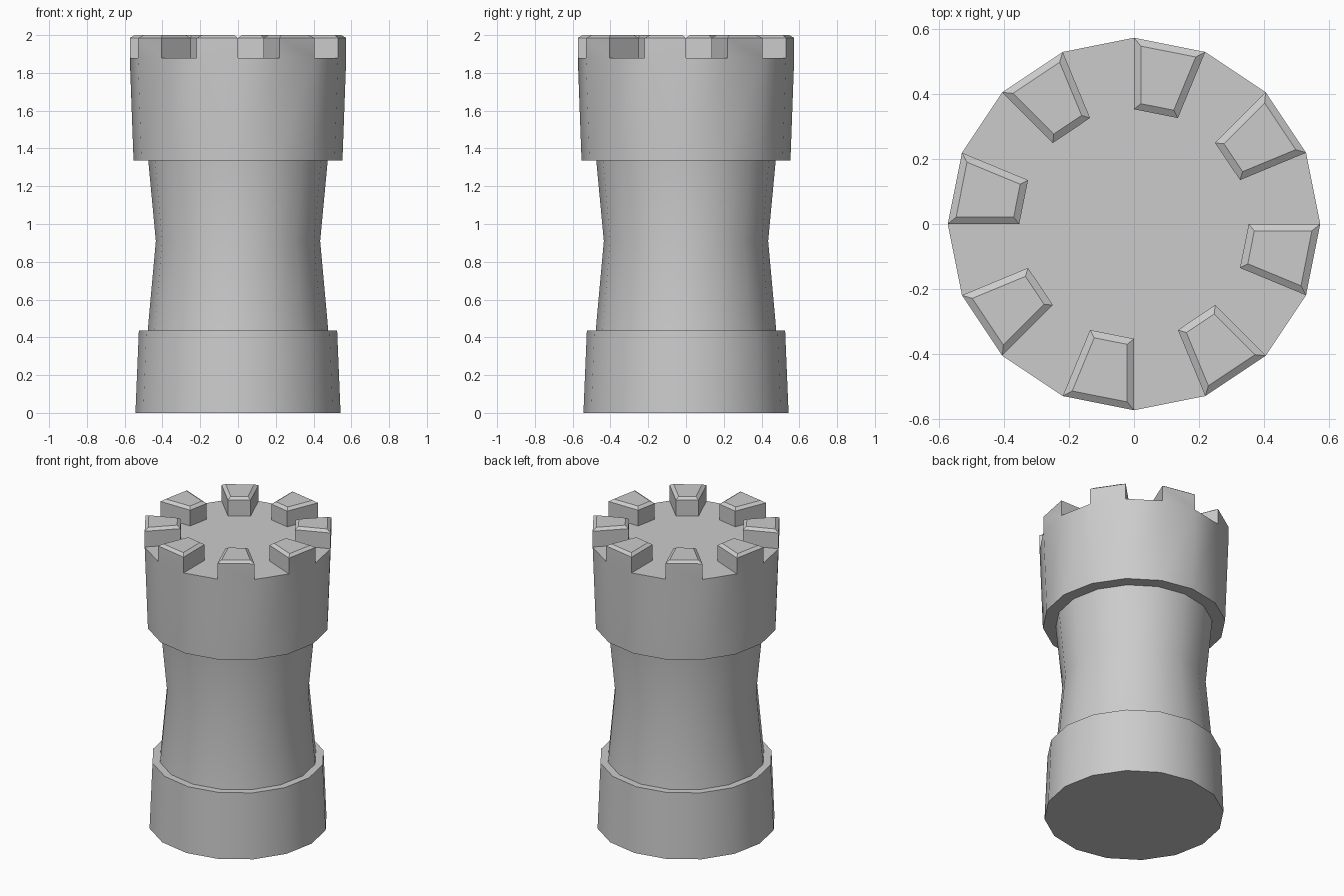
import bpy, bmesh
from math import cos, sin, tau

cube = bpy.data.objects.get("Cube")
if cube:
    bpy.data.objects.remove(cube, do_unlink=True)

SIDES = 16
HEIGHT_TOP = 2.0
BEVEL_RISE = 0.015

# Tower outline as (radius, height): base, waisted shaft, crown, inner edge of battlements
PROFILE = [(0.543, 0), (0.525, 0.435), (0.478, 0.435), (0.435, 0.91),
           (0.475, 1.335), (0.553, 1.335), (0.573, 1.88), (0.353, 1.88)]

stone = bpy.data.materials.new("grey stone")
stone.use_nodes = True
colour = (0.6, 0.6, 0.6, 1)
stone.diffuse_color = colour
stone.node_tree.nodes["Principled BSDF"].inputs["Base Color"].default_value = colour

bm = bmesh.new()


def ring(radius, z):
    return [bm.verts.new((radius * cos(tau * i / SIDES), radius * sin(tau * i / SIDES), z))
            for i in range(SIDES)]


def bridge(lower, upper):
    return [bm.faces.new((lower[i], lower[(i + 1) % SIDES],
                          upper[(i + 1) % SIDES], upper[i])) for i in range(SIDES)]


# Tower body
rings = [ring(r, z) for r, z in PROFILE]
bands = [bridge(a, b) for a, b in zip(rings, rings[1:])]
bm.faces.new(reversed(rings[0]))
bm.faces.new(rings[-1])
bm.normal_update()

# Battlements: every second deck segment raised, with a chamfered top
raised = bmesh.ops.extrude_discrete_faces(bm, faces=bands[-1][1::2])["faces"]
for v in {v for f in raised for v in f.verts}:
    v.co.z = HEIGHT_TOP - BEVEL_RISE
bm.normal_update()
bmesh.ops.inset_individual(bm, faces=raised, thickness=0.021, depth=BEVEL_RISE,
                           use_even_offset=True)
bmesh.ops.recalc_face_normals(bm, faces=bm.faces[:])

mesh = bpy.data.meshes.new("tower")
bm.to_mesh(mesh)
bm.free()
mesh.materials.append(stone)
tower = bpy.data.objects.new("tower", mesh)
bpy.context.collection.objects.link(tower)

# Smooth round walls, crisp ledges
bpy.ops.object.select_all(action="DESELECT")
tower.select_set(True)
bpy.context.view_layer.objects.active = tower
bpy.ops.object.shade_smooth_by_angle(angle=0.52)
